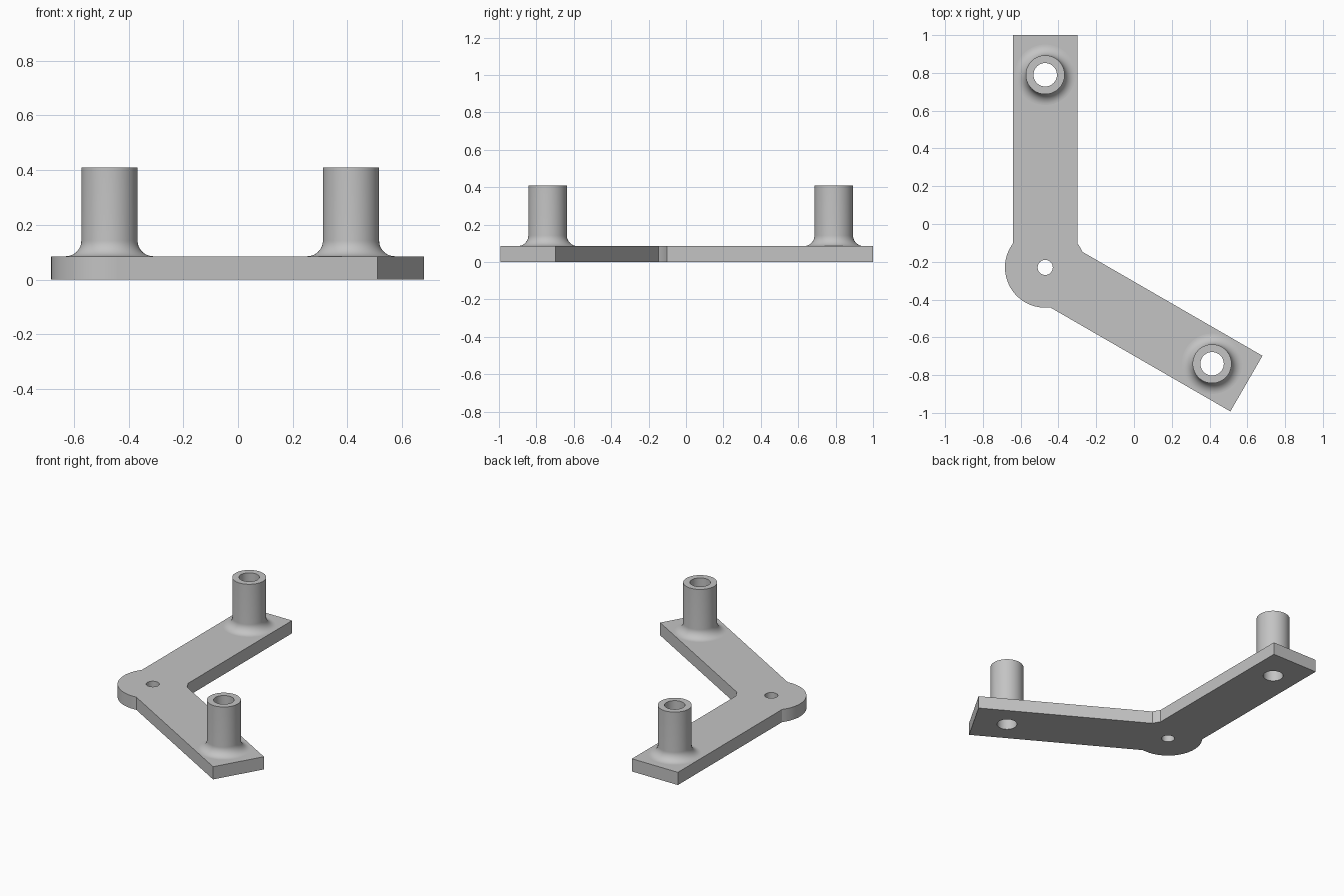
import bpy
import bmesh
from math import sin, cos, pi, radians, degrees, acos, sqrt
from mathutils import Vector

if "Cube" in bpy.data.objects:
    bpy.data.objects.remove(bpy.data.objects["Cube"], do_unlink=True)

PIVOT = Vector((-0.47, -0.23))
ARM_ANGLES = (90, -30)
ARM_LENGTH, ARM_HALF = 1.23, 0.17
HUB_RADIUS, HUB_HOLE = 0.213, 0.04
PLATE = 0.085
POST_DISTANCE = 1.02
POST_TOP, POST_RADIUS, BORE, FILLET = 0.41, 0.103, 0.062, 0.057
SEGMENTS = 64

grey = bpy.data.materials.new("plain_grey")
grey.use_nodes = True
grey.diffuse_color = (0.55, 0.55, 0.55, 1)
grey.node_tree.nodes["Principled BSDF"].inputs["Base Color"].default_value = grey.diffuse_color


def polar(angle, radius, centre):
    a = radians(angle)
    return centre + Vector((cos(a), sin(a))) * radius


def arc(start, end, radius, centre, steps):
    return [polar(start + (end - start) * i / steps, radius, centre) for i in range(steps + 1)]


def circle(radius, centre):
    return arc(0, 360, radius, centre, SEGMENTS)[:-1]


def finish(bm, name):
    mesh = bpy.data.meshes.new(name)
    bm.to_mesh(mesh)
    bm.free()
    mesh.materials.append(grey)
    mesh.shade_smooth()
    mesh.set_sharp_from_angle(angle=radians(30))
    obj = bpy.data.objects.new(name, mesh)
    bpy.context.collection.objects.link(obj)
    return obj


def arm_end(angle):
    # Right then left corner of an arm's square end
    along = polar(angle, ARM_LENGTH, PIVOT)
    return [polar(angle + side * 90, ARM_HALF, along) for side in (-1, 1)]


post_centres = [polar(a, POST_DISTANCE, PIVOT) for a in ARM_ANGLES]

# Bracket plate: two arms joined by a round hub, with three holes
spread = degrees(acos(sqrt(HUB_RADIUS ** 2 - ARM_HALF ** 2) / HUB_RADIUS))
back, side = ARM_ANGLES
outline = (arm_end(back)
           + arc(back + spread, side + 360 - spread, HUB_RADIUS, PIVOT, 32)
           + arm_end(side)
           + arc(side + spread, back - spread, HUB_RADIUS, PIVOT, 4))
loops = [outline, circle(HUB_HOLE, PIVOT)] + [circle(BORE, c) for c in post_centres]

bm = bmesh.new()
for loop in loops:
    verts = [bm.verts.new((p.x, p.y, 0)) for p in loop]
    for a, b in zip(verts, verts[1:] + verts[:1]):
        bm.edges.new((a, b))
bmesh.ops.triangle_fill(bm, use_beauty=True, edges=bm.edges[:], normal=(0, 0, 1))
raised = bmesh.ops.extrude_face_region(bm, geom=bm.faces[:], use_keep_orig=True)["geom"]
bmesh.ops.translate(bm, vec=(0, 0, PLATE),
                    verts=[v for v in raised if isinstance(v, bmesh.types.BMVert)])
bmesh.ops.recalc_face_normals(bm, faces=bm.faces[:])
finish(bm, "bracket_plate")

# Hollow posts with a filleted foot, turned around their own axis
fillet_centre = Vector((POST_RADIUS + FILLET, PLATE + FILLET))
profile = arc(270, 180, FILLET, fillet_centre, 12)
profile += [Vector((POST_RADIUS, POST_TOP)), Vector((BORE, POST_TOP)), Vector((BORE, PLATE))]

for name, centre in zip(("back_post", "side_post"), post_centres):
    bm = bmesh.new()
    verts = [bm.verts.new((p.x, 0, p.y)) for p in profile]
    edges = [bm.edges.new(pair) for pair in zip(verts, verts[1:])]
    bmesh.ops.spin(bm, geom=verts + edges, axis=(0, 0, 1), cent=(0, 0, 0),
                   angle=2 * pi, steps=SEGMENTS, use_merge=True)
    bmesh.ops.remove_doubles(bm, verts=bm.verts[:], dist=0.0001)
    bm.normal_update()
    rim = max(bm.faces, key=lambda f: f.calc_center_median().z)
    if rim.normal.z < 0:
        bmesh.ops.reverse_faces(bm, faces=bm.faces[:])
    finish(bm, name).location = (centre.x, centre.y, 0)
